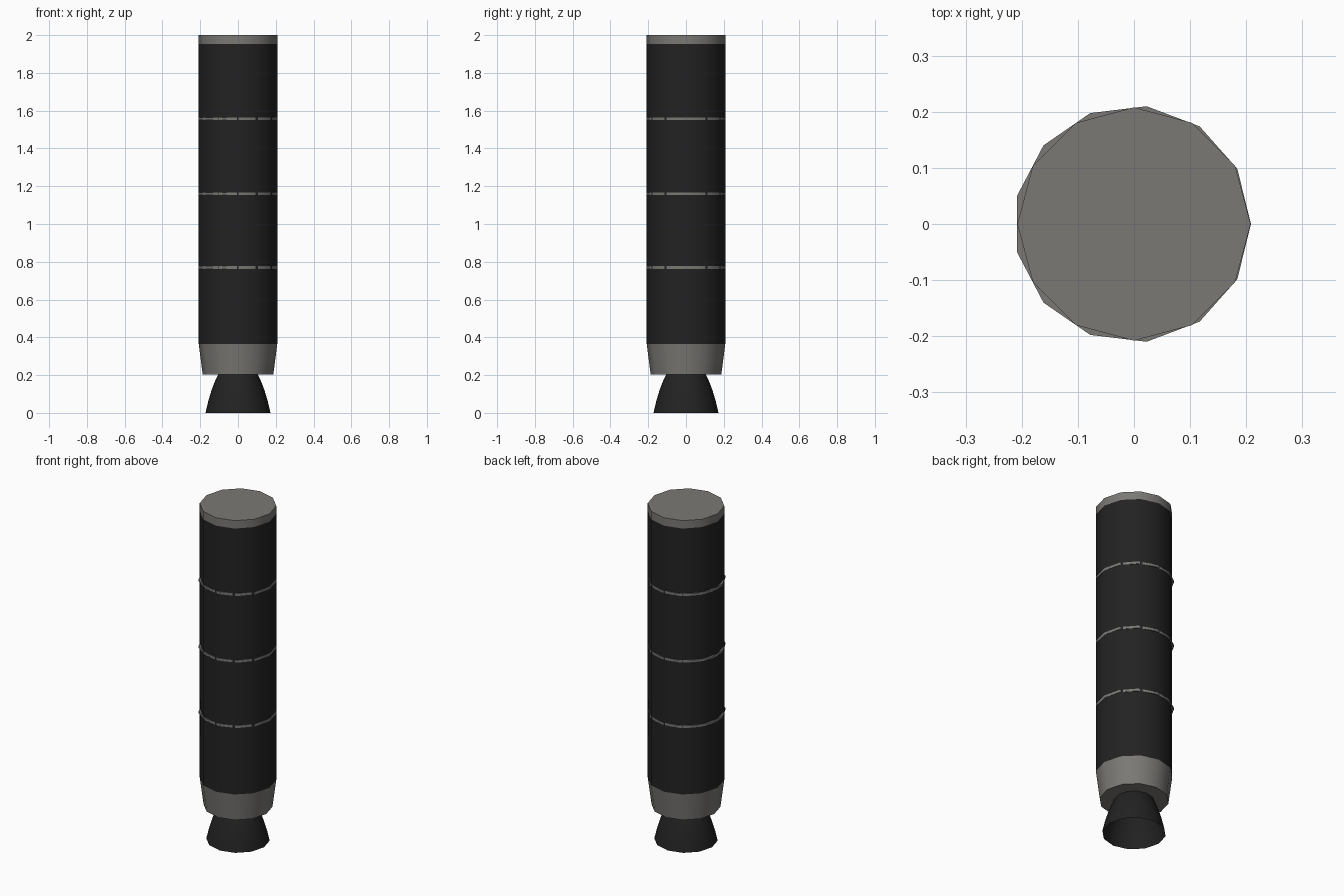
import bpy, bmesh
from math import cos, sin, pi, radians

cube = bpy.data.objects.get("Cube")
if cube:
    bpy.data.objects.remove(cube)


def material(name, colour):
    m = bpy.data.materials.new(name)
    m.use_nodes = True
    m.diffuse_color = colour
    bsdf = next(n for n in m.node_tree.nodes if n.type == 'BSDF_PRINCIPLED')
    bsdf.inputs["Base Color"].default_value = colour
    return m


black = material("matt black", (0.016, 0.016, 0.016, 1))
grey = material("warm grey", (0.195, 0.19, 0.178, 1))


def lathe(name, profile, mat, sides=12, x=0.0, closed=True):
    """Turn a (radius, height) profile around z, with optional end caps."""
    bm = bmesh.new()
    rings = []
    for r, z in profile:
        rings.append([bm.verts.new((x + r * cos(2 * pi * i / sides),
                                    r * sin(2 * pi * i / sides), z))
                      for i in range(sides)])
    for low, high in zip(rings, rings[1:]):
        for i in range(sides):
            j = (i + 1) % sides
            bm.faces.new((low[i], low[j], high[j], high[i]))
    if closed:
        bm.faces.new(rings[0][::-1])
        bm.faces.new(rings[-1])
    mesh = bpy.data.meshes.new(name)
    bm.to_mesh(mesh)
    bm.free()
    mesh.materials.append(mat)
    obj = bpy.data.objects.new(name, mesh)
    bpy.context.collection.objects.link(obj)
    bpy.ops.object.select_all(action='DESELECT')
    obj.select_set(True)
    bpy.context.view_layer.objects.active = obj
    bpy.ops.object.shade_smooth_by_angle(angle=radians(40))
    return obj


R = 0.208

# Main casing, top cap and tapered skirt
lathe("casing", [(R, 0.365), (R, 1.953)], black)
lathe("top_cap", [(R, 1.953), (R, 2.0)], grey)
lathe("skirt", [(0.187, 0.203), (R, 0.365)], grey)

# Thin joint bands, whose flats break through the casing
for n, z in enumerate((0.77, 1.16, 1.558)):
    lathe(f"joint_band_{n + 1}", [(0.2114, z - 0.007), (0.2114, z + 0.007)],
          grey, sides=13, x=-0.003)

# Open bell nozzle
lathe("nozzle", [(0.172, 0), (0.158, 0.06), (0.14, 0.12),
                 (0.123, 0.165), (0.104, 0.206)], black, closed=False)
